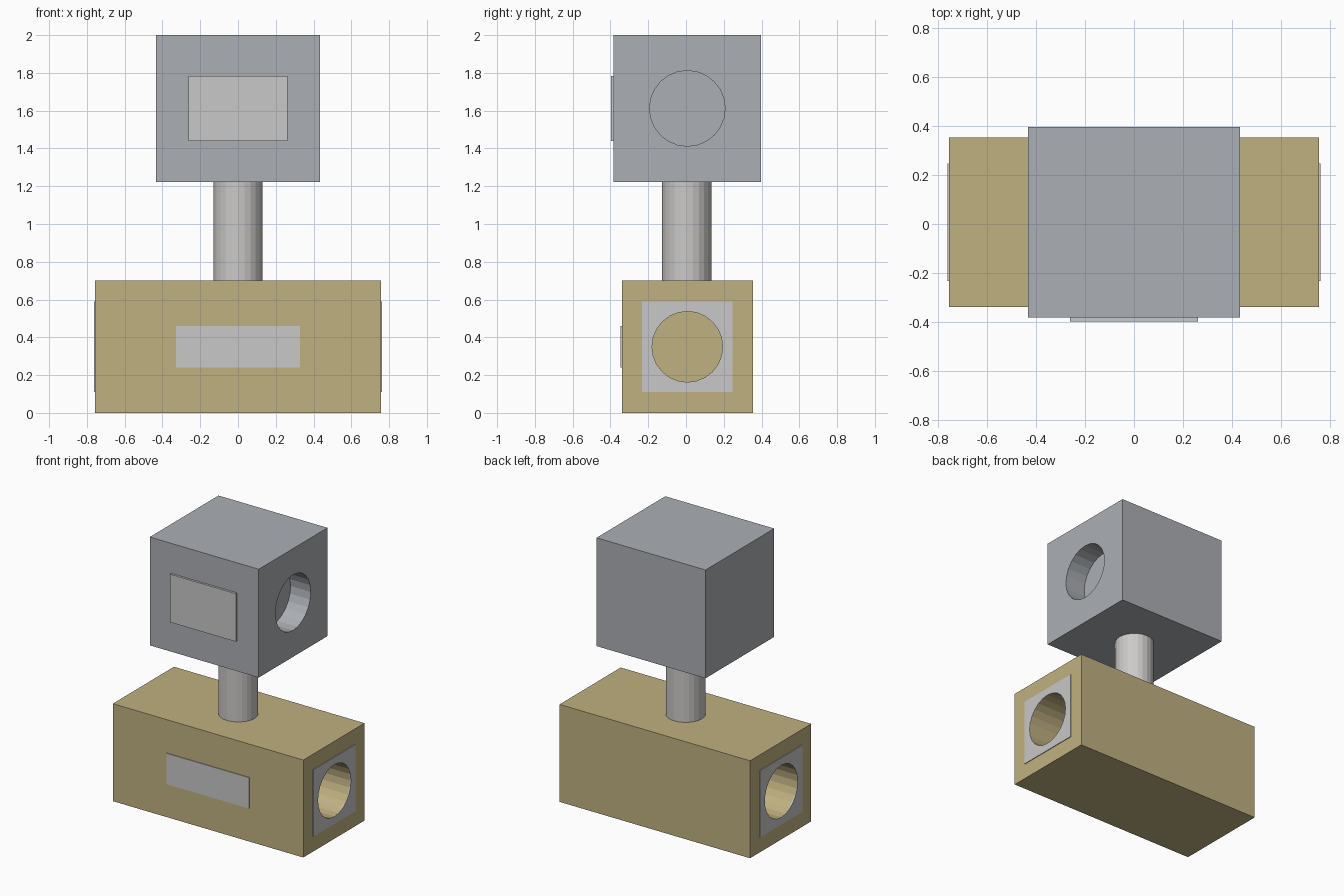
import bpy
import math

cube = bpy.data.objects.get("Cube")
if cube:
    bpy.data.objects.remove(cube, do_unlink=True)


def material(name, r, g, b):
    mat = bpy.data.materials.new(name)
    mat.use_nodes = True
    mat.diffuse_color = (r, g, b, 1)
    mat.node_tree.nodes["Principled BSDF"].inputs["Base Color"].default_value = (r, g, b, 1)
    return mat


BRASS = material("brass", 0.53, 0.44, 0.22)
GREY = material("housing grey", 0.41, 0.43, 0.46)
PLATE = material("label silver", 0.58, 0.58, 0.58)
STEEL = material("stem steel", 0.60, 0.59, 0.58)
YC = 0.007  # depth centre of the main parts


def finish(name, mat):
    ob = bpy.context.object
    ob.name = ob.data.name = name
    ob.data.materials.clear()
    ob.data.materials.append(mat)
    return ob


def box(name, centre, size, mat):
    bpy.ops.mesh.primitive_cube_add(size=1, location=centre)
    bpy.context.object.scale = size
    bpy.ops.object.transform_apply(location=False, rotation=False, scale=True)
    return finish(name, mat)


def cylinder(name, centre, radius, length, mat, sideways=False):
    turn = (0, math.pi / 2, 0) if sideways else (0, 0, 0)
    bpy.ops.mesh.primitive_cylinder_add(vertices=24, radius=radius, depth=length,
                                        location=centre, rotation=turn)
    return finish(name, mat)


def drill(target, x, z, radius, depth):
    """Bore a blind hole, centred on the surface at x, into the target."""
    cutter = cylinder("bore_cutter", (x, YC, z), radius, 2 * depth,
                      target.data.materials[0], True)
    cutter.hide_render = True
    mod = target.modifiers.new("bore", "BOOLEAN")
    mod.operation = "DIFFERENCE"
    mod.solver = "EXACT"
    mod.object = cutter
    bpy.context.view_layer.objects.active = target
    bpy.ops.object.modifier_apply(modifier=mod.name)
    bpy.data.objects.remove(cutter, do_unlink=True)


# Valve body with a port and a square face plate at each end
body = box("valve_body", (0, YC, 0.35), (1.514, 0.694, 0.7), BRASS)
for side, name in ((1, "left"), (-1, "right")):
    drill(body, side * 0.757, 0.35, 0.187, 0.35)
    plate = box(name + "_port_plate", (side * 0.757, YC, 0.35), (0.01, 0.48, 0.48), PLATE)
    drill(plate, side * 0.757, 0.35, 0.187, 0.1)

# Stem between body and housing
cylinder("stem", (0, YC - 0.003, 0.96), 0.13, 0.54, STEEL)

# Actuator housing with one blind cable entry
housing = box("actuator_housing", (0, YC, 1.611), (0.866, 0.78, 0.778), GREY)
drill(housing, 0.433, 1.612, 0.2, 0.16)

# Front labels
box("housing_label", (0, -0.39, 1.612), (0.524, 0.016, 0.345), PLATE)
box("body_label", (0, -0.341, 0.35), (0.656, 0.009, 0.222), PLATE)
